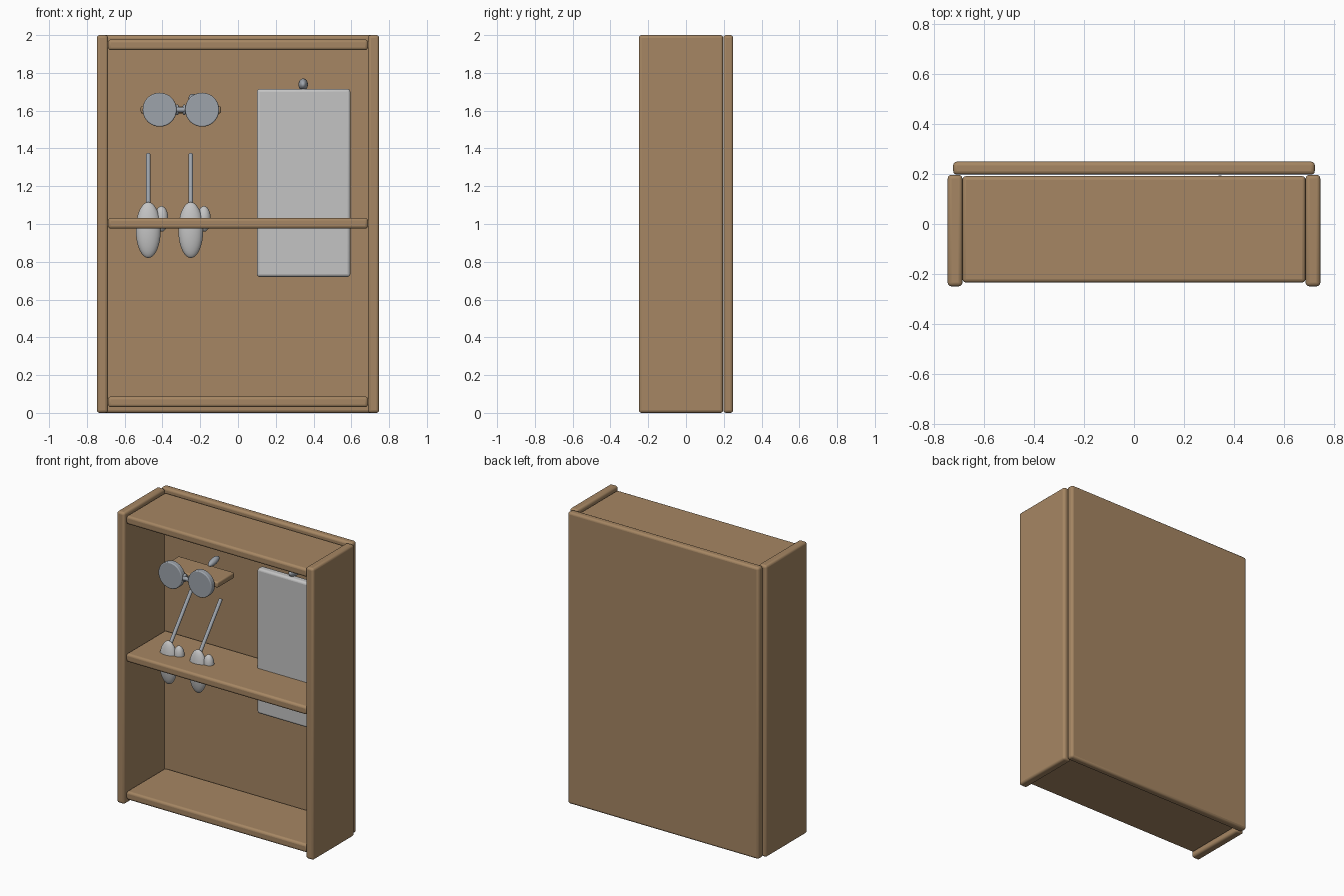
import bpy
import math
from mathutils import Vector

cube = bpy.data.objects.get("Cube")
if cube:
    bpy.data.objects.remove(cube, do_unlink=True)


def material(name, color):
    m = bpy.data.materials.new(name)
    m.use_nodes = True
    m.diffuse_color = (*color, 1)
    m.node_tree.nodes["Principled BSDF"].inputs["Base Color"].default_value = (*color, 1)
    return m


WOOD = material("warm wood", (0.38, 0.24, 0.125))
STEEL = material("blue grey steel", (0.34, 0.37, 0.41))
PALE = material("pale grey", (0.55, 0.55, 0.55))


def finish(name, mat, bevel=0.0):
    ob = bpy.context.object
    ob.name = name
    ob.data.materials.append(mat)
    if bevel:
        mod = ob.modifiers.new("rounded_edges", "BEVEL")
        mod.width = bevel
        mod.segments = 3
    bpy.ops.object.shade_smooth_by_angle(angle=math.radians(35))
    return ob


def box(name, mat, x, y, z, bevel=0.012):
    """Box from (min, max) ranges on each axis."""
    ranges = (x, y, z)
    bpy.ops.mesh.primitive_cube_add(size=1, location=[(a + b) / 2 for a, b in ranges])
    bpy.context.object.scale = [b - a for a, b in ranges]
    bpy.ops.object.transform_apply(location=False, rotation=False, scale=True)
    return finish(name, mat, bevel)


def ellipsoid(name, mat, center, radii, tilt=0.0):
    bpy.ops.mesh.primitive_uv_sphere_add(segments=32, ring_count=16, radius=1,
                                         location=center, rotation=(tilt, 0, 0))
    bpy.context.object.scale = radii
    return finish(name, mat)


def rod(name, mat, start, end, radius, bevel=0.0):
    a, b = Vector(start), Vector(end)
    bpy.ops.mesh.primitive_cylinder_add(vertices=32, radius=radius, depth=(b - a).length,
                                        location=(a + b) / 2)
    bpy.context.object.rotation_euler = (b - a).to_track_quat("Z", "Y").to_euler()
    return finish(name, mat, bevel)


# Cabinet shell
box("back_panel", WOOD, (-0.725, 0.725), (0.198, 0.25), (0, 2), 0.015)
for side, s in (("left", 1), ("right", -1)):
    box(side + "_side", WOOD, sorted((s * 0.688, s * 0.747)), (-0.25, 0.197), (0, 2), 0.015)
for name, low in (("bottom_shelf", 0.03), ("middle_shelf", 0.975), ("top_shelf", 1.92)):
    box(name, WOOD, (-0.688, 0.688), (-0.235, 0.192), (low, low + 0.057), 0.015)

# Hanging board and its peg
box("hanging_board", PALE, (0.1, 0.595), (0.06, 0.115), (0.72, 1.715), 0.015)
ellipsoid("board_peg", STEEL, (0.345, 0.13, 1.738), (0.025, 0.065, 0.032))

# Small plank with two discs on its front
box("small_plank", WOOD, (-0.515, -0.09), (-0.092, 0.092), (1.585, 1.625), 0.01)
for side, x in (("right", -0.415), ("left", -0.19)):
    rod(side + "_disc", STEEL, (x, -0.145, 1.605), (x, -0.105, 1.605), 0.09, 0.006)
rod("disc_bridge", STEEL, (-0.34, -0.125, 1.605), (-0.265, -0.125, 1.605), 0.014)
for side, x in (("right", -0.322), ("left", -0.284)):
    ellipsoid(side + "_bridge_joint", STEEL, (x, -0.115, 1.605), (0.012, 0.02, 0.028))
ellipsoid("plank_peg", STEEL, (-0.24, 0.08, 1.665), (0.022, 0.055, 0.022), math.radians(12))

# Pair of hanging utensils
for side, x in (("right", -0.475), ("left", -0.25)):
    rod(side + "_utensil_shaft", STEEL, (x, -0.07, 1.07), (x, 0.172, 1.37), 0.012, 0.004)
    ellipsoid(side + "_utensil_head", PALE, (x, -0.075, 0.968), (0.066, 0.04, 0.148))
    ellipsoid(side + "_utensil_knob", PALE, (x + 0.07, -0.06, 1.027), (0.036, 0.032, 0.068))
